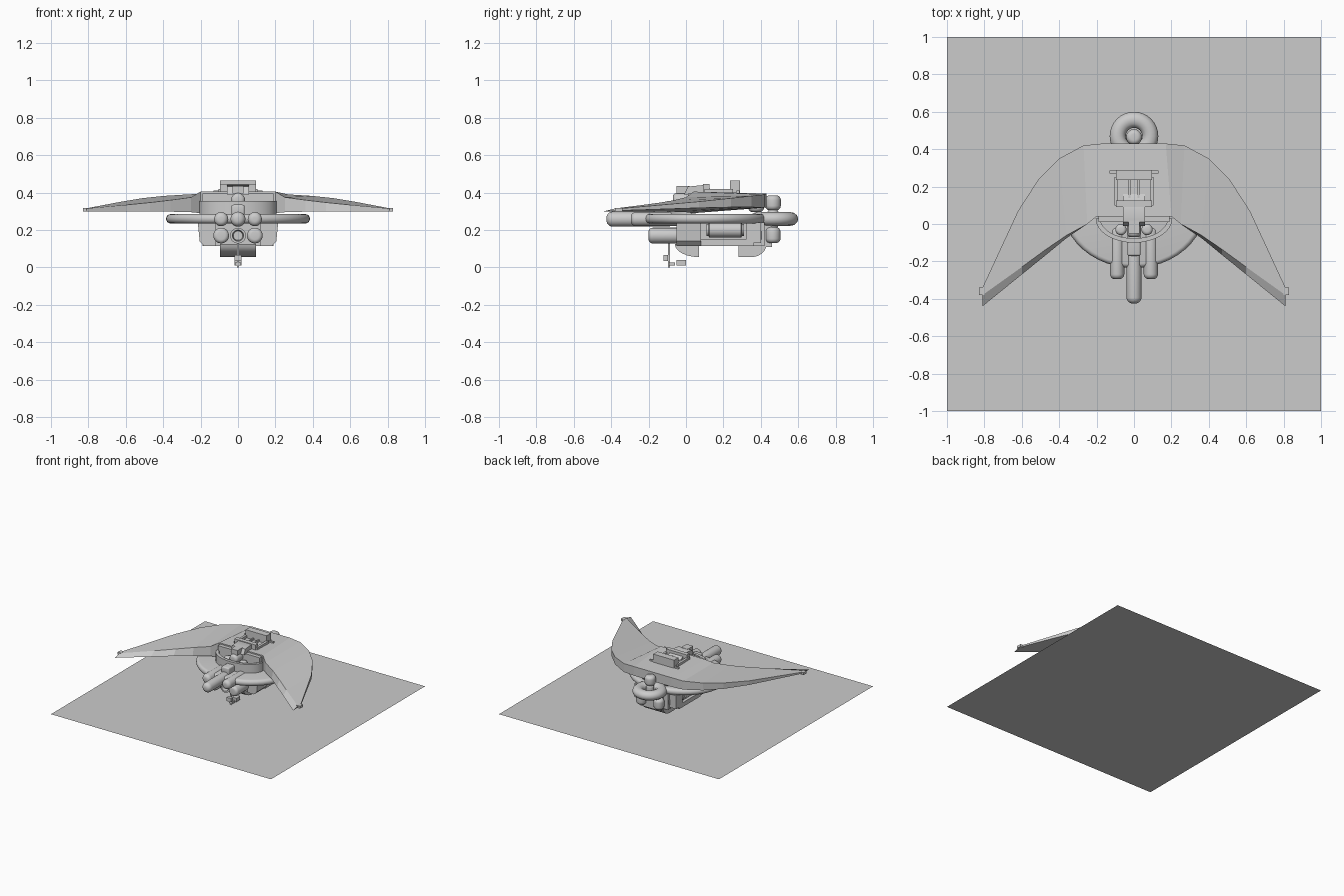
import bpy, bmesh, math
from mathutils import Matrix, Vector

if "Cube" in bpy.data.objects:
    bpy.data.objects.remove(bpy.data.objects["Cube"])


def finish(name, bm, smooth=False):
    bmesh.ops.recalc_face_normals(bm, faces=bm.faces)
    me = bpy.data.meshes.new(name)
    bm.to_mesh(me)
    bm.free()
    ob = bpy.data.objects.new(name, me)
    bpy.context.collection.objects.link(ob)
    if smooth:
        bpy.ops.object.select_all(action='DESELECT')
        bpy.context.view_layer.objects.active = ob
        ob.select_set(True)
        bpy.ops.object.shade_smooth_by_angle(angle=math.radians(35))
    return ob


def box(name, x, y, z, bevel=0):
    bm = bmesh.new()
    bmesh.ops.create_cube(bm, size=1)
    for v in bm.verts:
        v.co = [(a + b) / 2 + c * (b - a) for (a, b), c in zip((x, y, z), v.co)]
    if bevel:
        bmesh.ops.bevel(bm, geom=bm.edges[:], offset=bevel, segments=3, affect='EDGES', profile=0.5)
    return finish(name, bm, bevel > 0)


def pair(name, x, y, z, bevel=0):
    box(name + "_right", x, y, z, bevel)
    box(name + "_left", (-x[1], -x[0]), y, z, bevel)


def lathe(name, profile, start, axis, steps=20, scale=(1, 1, 1)):
    # profile: (radius, distance along axis)
    bm = bmesh.new()
    vs = [bm.verts.new((r, 0, h)) for r, h in profile]
    es = [bm.edges.new(p) for p in zip(vs, vs[1:])]
    bmesh.ops.spin(bm, geom=vs + es, cent=(0, 0, 0), axis=(0, 0, 1), angle=2 * math.pi, steps=steps)
    bmesh.ops.remove_doubles(bm, verts=bm.verts, dist=1e-5)
    rot = Vector((0, 0, 1)).rotation_difference(Vector(axis)).to_matrix().to_4x4()
    bm.transform(Matrix.Translation(start) @ rot @ Matrix.Diagonal((*scale, 1)))
    return finish(name, bm, True)


def tank(name, start, axis, length, r, cap=0.6):
    c = r * cap
    arc = [(r - c + c * math.sin(a), c - c * math.cos(a)) for a in [i * math.pi / 10 for i in range(6)]]
    prof = [(0, 0)] + arc + [(q, length - h) for q, h in reversed(arc)] + [(0, length)]
    lathe(name, prof, start, axis)


def extrude(name, pts, x0, x1):
    # y-z outline pulled along x
    bm = bmesh.new()
    f = bm.faces.new([bm.verts.new((x0, y, z)) for y, z in pts])
    g = bmesh.ops.extrude_face_region(bm, geom=[f])
    bmesh.ops.translate(bm, vec=(x1 - x0, 0, 0), verts=[v for v in g['geom'] if isinstance(v, bmesh.types.BMVert)])
    return finish(name, bm, True)


# flat base sheet
bm = bmesh.new()
bmesh.ops.create_grid(bm, x_segments=1, y_segments=1, size=1)
finish("base_sheet", bm)

# swept wing: stations of (outer x, y, top, bottom), (inner x, top y, bottom y, top, bottom)
half = [((.17, .43, .395, .32), (.20, .04, .04, .405, .29)),
        ((.27, .42, .39, .32), (.25, .00, .00, .375, .295)),
        ((.40, .35, .382, .322), (.36, -.06, -.075, .36, .298)),
        ((.51, .24, .37, .322), (.47, -.135, -.165, .347, .30)),
        ((.62, .07, .352, .318), (.60, -.23, -.27, .334, .30)),
        ((.81, -.34, .316, .304), (.81, -.38, -.44, .315, .30))]
bm = bmesh.new()
rings = []
for s in (-1, 1):
    for o, i in (reversed(half) if s < 0 else half):
        rings.append([bm.verts.new(c) for c in ((s * o[0], o[1], o[2]), (s * i[0], i[1], i[3]),
                                               (s * i[0], i[2], i[4]), (s * o[0], o[1], o[3]))])
for a, b in zip(rings, rings[1:]):
    for k in range(4):
        bm.faces.new((a[k], a[k - 1], b[k - 1], b[k]))
bm.faces.new(rings[0])
bm.faces.new(rings[-1])
finish("wing", bm)
pair("wing_tip", (.80, .83), (-.38, -.34), (.298, .318))

# raised spine and roof fittings
extrude("roof_mound", [(-.01, .39), (.01, .432), (.09, .44), (.16, .405), (.16, .38)], -.06, .06)
box("roof_front_block", (-.095, .095), (.09, .125), (.39, .445))
box("roof_rear_block", (-.095, .095), (.235, .29), (.38, .465))
pair("roof_rail", (.085, .105), (.10, .25), (.38, .42))
pair("roof_channel", (.02, .03), (.11, .24), (.39, .415))
box("roof_cross_bar", (-.13, .13), (.27, .285), (.39, .41))

# oval disc under the wing
arc = [(.36 + .025 * math.cos(a), .025 * math.sin(a)) for a in [(-.5 + i / 8) * math.pi for i in range(9)]]
lathe("disc", [(0, -.025)] + arc + [(0, .025)], (0, .10, .26), (0, 0, 1), 48, (1, .87, 1))

# curved cockpit wall at the front
bm = bmesh.new()
rows = []
for k in range(17):
    a = math.pi * (1 + k / 16)
    c, s = math.cos(a), math.sin(a)
    rows.append([bm.verts.new((r * c, .03 + q * s, z)) for r, q, z in
                 ((.205, .13, .285), (.205, .13, .355), (.18, .107, .355), (.18, .107, .285))])
for a, b in zip(rows, rows[1:]):
    for k in range(4):
        bm.faces.new((a[k], a[k - 1], b[k - 1], b[k]))
bm.faces.new(rows[0])
bm.faces.new(rows[-1])
finish("cockpit_wall", bm, True)
box("cockpit_back", (-.19, .19), (.01, .05), (.28, .395))
box("cockpit_column", (-.035, .035), (-.17, .03), (.28, .335), .01)
tank("cockpit_pod", (0, -.07, .36), (0, 1, 0), .12, .038)
box("cockpit_block", (-.03, .03), (-.05, .02), (.395, .435))

# nose tanks
tank("nose_tank", (0, -.425, .258), (0, 1, 0), .36, .04, .8)
for s, side in ((1, "right"), (-1, "left")):
    tank("side_tank_" + side, (s * .09, -.295, .258), (0, 1, 0), .28, .038, .7)
    tank("cockpit_tank_" + side, (s * .07, -.03, .28), (0, 0, 1), .075, .03)
    tank("lower_tank_" + side, (s * .09, -.20, .17), (0, 1, 0), .22, .042, .5)
    # barrel engines with end collars
    e = [(0, 0), (.032, 0), (.032, .01), (.04, .015), (.04, .185), (.032, .19), (.032, .20), (0, .20)]
    lathe("engine_" + side, e, (s * .165, .11, .20), (0, 1, 0))
    tank("rear_lower_tank_" + side, (s * .08, .465, .13), (0, 0, 1), .085, .04)
    tank("rear_inner_tank_" + side, (s * .10, .375, .13), (0, 0, 1), .085, .042)
    tank("rear_upper_tank_" + side, (s * .10, .375, .295), (0, 0, 1), .08, .042)
lathe("nose_nozzle", [(0, .04), (.025, .04), (.03, 0), (.042, 0), (.042, .15), (0, .15)],
      (0, -.17, .17), (0, 1, 0))

# lower hull and its side frames
box("hull", (-.13, .13), (-.03, .42), (.115, .24))
for s, side in ((1, "right"), (-1, "left")):
    bm = bmesh.new()
    f = bm.faces.new([bm.verts.new((s * x, -.05, z)) for x, z in
                      ((.12, .24), (.215, .24), (.205, .14), (.18, .115), (.12, .115))])
    g = bmesh.ops.extrude_face_region(bm, geom=[f])
    bmesh.ops.translate(bm, vec=(0, .13, 0), verts=[v for v in g['geom'] if isinstance(v, bmesh.types.BMVert)])
    finish("front_frame_" + side, bm)
pair("side_rail", (.12, .19), (.08, .36), (.115, .15))
pair("rear_frame", (.12, .19), (.32, .40), (.13, .24))
box("rear_plate", (-.09, .09), (.41, .46), (.11, .24))

# rounded belly pads
q = [(math.cos(a), math.sin(a)) for a in [i * math.pi / 12 for i in range(7)]]
extrude("front_belly_pad", [(.07, .055), (.07, .125)] + [(.07 - .13 * c, .125 - .07 * s) for c, s in q[:-1]],
        -.095, .095)
extrude("rear_belly_pad", [(.28, .055), (.28, .125)] + [(.35 + .08 * c, .125 - .07 * s) for c, s in q], -.095, .095)

# front leg
box("leg_post", (-.006, .006), (-.095, -.085), (0, .15))
box("leg_bracket", (-.02, .02), (-.12, -.095), (.035, .065))
box("leg_shoe", (-.02, .02), (-.05, 0), (.01, .04))
box("leg_link", (-.015, .015), (-.09, -.06), (.01, .025))

# rear ring and the tank standing in it
bm = bmesh.new()
N, M = 32, 12
ring = []
for i in range(N):
    a = 2 * math.pi * i / N
    ring.append([bm.verts.new(((.087 + .043 * math.cos(b)) * math.cos(a), .47 + (.087 + .043 * math.cos(b)) * math.sin(a),
                               .259 + .037 * math.sin(b))) for b in [2 * math.pi * j / M for j in range(M)]])
for i in range(N):
    for j in range(M):
        bm.faces.new((ring[i][j], ring[i - 1][j], ring[i - 1][j - 1], ring[i][j - 1]))
finish("rear_ring", bm, True)
tank("rear_post_tank", (0, .465, .305), (0, 0, 1), .08, .042)
tank("rear_post_core", (0, .465, .21), (0, 0, 1), .10, .03)
